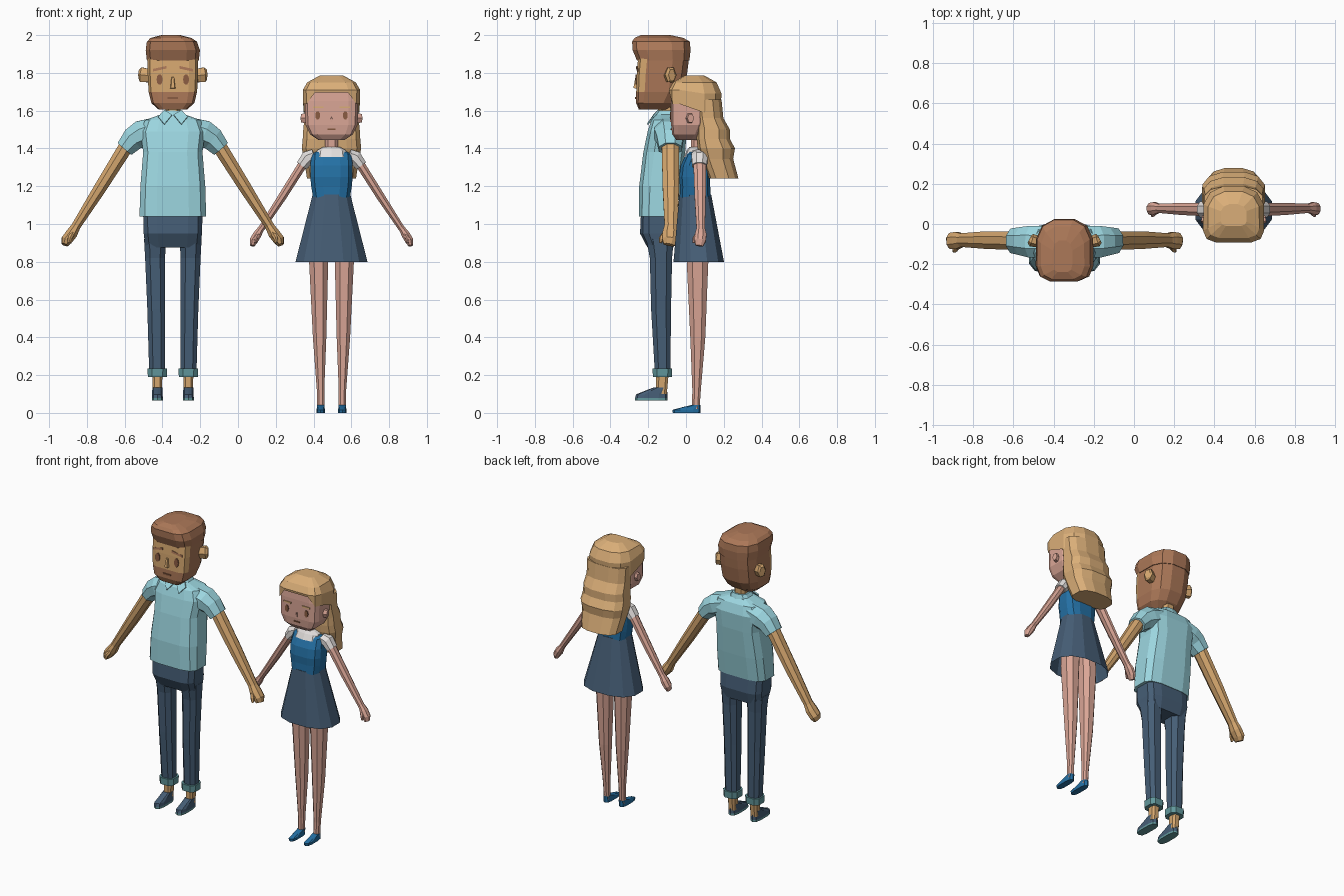
import bpy, bmesh, math
from mathutils import Vector
from mathutils.bvhtree import BVHTree


def mat(name, r, g, b):
    m = bpy.data.materials.new(name)
    lin = [((c / 255 + 0.055) / 1.055) ** 2.4 for c in (r, g, b)]
    m.diffuse_color = (*lin, 1)
    return m


TAN = mat("tan_skin", 212, 166, 110)
PINK = mat("pink_skin", 218, 166, 150)
BROWN = mat("brown_hair", 172, 120, 88)
BLOND = mat("blond_hair", 218, 174, 120)
SHIRT = mat("pale_blue", 156, 214, 224)
DENIM = mat("denim", 70, 94, 118)
TEAL = mat("teal", 98, 152, 156)
WHITE = mat("white", 228, 224, 222)
BLUE = mat("bright_blue", 36, 112, 164)
DARK = mat("dark_brown", 138, 92, 66)


def build(name, rings, mats, caps=(True, True), rule=None):
    """Skin a stack of point rings into one mesh."""
    bm = bmesh.new()
    vs = [[bm.verts.new(p) for p in r] for r in rings]
    n = len(vs[0])
    for a, b in zip(vs, vs[1:]):
        for i in range(n):
            j = (i + 1) % n
            bm.faces.new((a[i], a[j], b[j], b[i]))
    if caps[0]:
        bm.faces.new(vs[0][::-1])
    if caps[1]:
        bm.faces.new(vs[-1])
    bmesh.ops.recalc_face_normals(bm, faces=bm.faces)
    bm.normal_update()
    if rule:
        for f in bm.faces:
            f.material_index = rule(f.calc_center_median(), f.normal)
    me = bpy.data.meshes.new(name)
    bm.to_mesh(me)
    bm.free()
    for m in mats:
        me.materials.append(m)
    ob = bpy.data.objects.new(name, me)
    bpy.context.collection.objects.link(ob)
    return ob


def ring(cx, z, hw, yf, yb, n=12, ef=3, eb=3):
    """Level squared oval from front yf to back yb."""
    pts = []
    for k in range(n):
        a = 2 * math.pi * (k + 0.5) / n
        c, s = math.cos(a), math.sin(a)
        p = 2 / (ef if s < 0 else eb)
        pts.append(Vector((cx + hw * math.copysign(abs(c) ** p, c),
                           (yf + yb) / 2 + (yb - yf) / 2 * math.copysign(abs(s) ** p, s), z)))
    return pts


def stack(name, cx, rows, mats, n=12, ef=3, eb=3, **kw):
    """rows: (z, half width, front y, back y[, x shift])"""
    return build(name, [ring(cx + (r[4] if len(r) > 4 else 0), *r[:4], n, ef, eb) for r in rows], mats, **kw)


def limb(name, pts, m, n=8):
    """pts: (x, y, z, radius in the xz plane, radius along y)"""
    cs = [Vector(p[:3]) for p in pts]
    rings = []
    for i, p in enumerate(pts):
        d = (cs[min(i + 1, len(cs) - 1)] - cs[max(i - 1, 0)]).normalized()
        v = (Vector((0, 1, 0)) - d * d.y).normalized()
        u = d.cross(v)
        rings.append([cs[i] + u * p[3] * math.cos(t) + v * p[4] * math.sin(t)
                      for t in [2 * math.pi * (k + 0.5) / n for k in range(n)]])
    return build(name, rings, [m])


def decal(name, head, outline, m):
    """Thin patch laid on the front of a head."""
    tree = BVHTree.FromPolygons([v.co for v in head.data.vertices],
                                [p.vertices for p in head.data.polygons])
    pts = []
    for x, z in outline:
        hit = tree.ray_cast(Vector((x, -2, z)), Vector((0, 1, 0)))[0]
        pts.append(Vector((x, hit.y, z)))
    off = [p - Vector((0, 0.006, 0)) for p in pts]
    build(name, [pts, off], [m])


def oval(cx, cz, rx, rz, n=10):
    return [(cx + rx * math.cos(2 * math.pi * k / n), cz + rz * math.sin(2 * math.pi * k / n)) for k in range(n)]


def bar(cx, cz, hw, hz, tilt=0):
    return [(cx + a * hw, cz + a * tilt + b * hz) for a, b in ((-1, -1), (1, -1), (1, 1), (-1, 1))]


# ---------------- man ----------------
M = -0.345
head = stack("man_head", M, [(1.605, .075, -.25, -.1), (1.64, .115, -.265, -.05), (1.70, .13, -.265, -.01),
             (1.80, .135, -.262, .01), (1.88, .135, -.255, .02)], [BROWN, TAN], ef=6, eb=2.6,
             rule=lambda c, n: int(n.y < -0.35 and c.z > 1.70))
stack("man_hair", M, [(1.865, .14, -.262, .022), (1.92, .146, -.285, .028), (1.965, .135, -.288, .025, -.005),
      (1.985, .11, -.275, -.01, -.01), (2.0, .05, -.24, -.08, -.01)], [BROWN], ef=4, eb=2.6)
for s in (-1, 1):
    decal("man_eye", head, oval(M + s * .07, 1.765, .016, .029), DARK)
    decal("man_brow", head, bar(M + s * .07, 1.822, .036, .007, -s * .008), BROWN)
    limb("man_ear", [(M + s * .125, -.09, 1.785, .04, .028), (M + s * .165, -.08, 1.79, .045, .032),
                     (M + s * .175, -.075, 1.79, .032, .02)], TAN, 6)
decal("man_mouth", head, bar(M, 1.668, .028, .005), DARK)
build("man_nose", [[Vector((M + x, -.255, z)) for x, z in ((-.016, 1.715), (.016, 1.715), (.008, 1.78), (-.008, 1.78))],
      [Vector((M + x, y, z)) for x, y, z in ((-.01, -.279, 1.72), (.01, -.279, 1.72), (.005, -.268, 1.775), (-.005, -.268, 1.775))]], [TAN])
stack("man_neck", M, [(1.55, .042, -.15, -.06), (1.65, .042, -.15, -.06)], [TAN], n=8)

# shirt
stack("shirt_body", M, [(1.04, .18, -.25, -.05), (1.2, .175, -.25, -.025), (1.38, .16, -.228, -.002),
      (1.49, .175, -.205, .005), (1.55, .15, -.185, -.015), (1.58, .065, -.16, -.05)], [SHIRT], ef=3.6, eb=3.6)
stack("shirt_collar", M, [(1.56, .08, -.175, -.035), (1.6, .052, -.15, -.05)], [SHIRT], n=10)
for s in (-1, 1):
    flap = [Vector((M + s * x, y, z)) for x, y, z in ((.004, -.165, 1.575), (.045, -.2, 1.525), (.078, -.17, 1.565), (.045, -.14, 1.6))]
    build("collar_flap", [flap, [p + Vector((0, -.008, .004)) for p in flap]], [SHIRT])
    limb("sleeve", [(M + s * .09, -.09, 1.505, .065, .085), (M + s * .165, -.088, 1.475, .08, .085),
                    (M + s * .21, -.085, 1.45, .068, .075), (M + s * .255, -.083, 1.398, .052, .066)], SHIRT)
    limb("man_arm", [(M + s * .235, -.083, 1.43, .042, .05), (M + s * .385, -.08, 1.19, .036, .047),
                     (M + s * .515, -.08, .985, .026, .036)], TAN)
    limb("man_hand", [(M + s * .505, -.08, 1.0, .024, .034), (M + s * .535, -.082, .95, .033, .046),
                      (M + s * .562, -.085, .915, .032, .044), (M + s * .572, -.09, .89, .018, .032)], TAN)
    limb("man_thumb", [(M + s * .525, -.105, .96, .014, .014), (M + s * .545, -.13, .925, .013, .013),
                       (M + s * .55, -.135, .9, .008, .008)], TAN, 6)

# jeans, cuffs, ankles and shoes
stack("jeans_hips", M, [(.875, .148, -.205, -.065), (.95, .157, -.245, -.045), (1.06, .16, -.24, -.055)], [DENIM], ef=4, eb=4)
for s in (-1, 1):
    stack("jeans_leg", M, [(.22, .045, -.168, -.08, s * .083), (.55, .05, -.188, -.076, s * .088),
          (.82, .056, -.195, -.07, s * .094), (.92, .062, -.215, -.06, s * .094)], [DENIM], n=8, ef=2.6, eb=2.6)
    stack("jeans_cuff", M, [(.19, .053, -.178, -.072, s * .082), (.235, .055, -.18, -.07, s * .082)], [TEAL], n=8)
    stack("man_ankle", M, [(.1, .026, -.16, -.1, s * .082), (.21, .028, -.16, -.09, s * .082)], [TAN], n=8)
    stack("man_shoe", M, [(.065, .03, -.27, -.098, s * .082), (.078, .03, -.27, -.098, s * .082),
          (.098, .029, -.264, -.098, s * .082), (.118, .028, -.215, -.1, s * .082), (.135, .027, -.17, -.1, s * .082)],
          [DENIM, TEAL], n=10, rule=lambda c, n: int(c.z < .08))

# ---------------- woman ----------------
W = 0.495
head = stack("woman_head", W, [(1.445, .07, -.052, .06), (1.475, .115, -.074, .1), (1.525, .14, -.08, .13),
             (1.65, .143, -.08, .14), (1.72, .13, -.075, .12)], [PINK], ef=6, eb=3)
for s in (-1, 1):
    decal("woman_eye", head, oval(W + s * .073, 1.575, .013, .023), DARK)
    decal("woman_brow", head, bar(W + s * .07, 1.618, .028, .005), BLOND)
    limb("woman_ear", [(W + s * .135, .02, 1.56, .03, .022), (W + s * .16, .025, 1.56, .026, .018)], PINK, 6)
decal("woman_mouth", head, bar(W, 1.502, .022, .004), DARK)
limb("woman_nose", [(W, -.078, 1.54, .009, .01), (W, -.082, 1.565, .004, .006)], PINK, 4)

# hair cap, with the front edge lifted to open the face
cap = [ring(W, *r, 12, 5, 2.5) for r in ((1.59, .152, -.09, .185), (1.69, .154, -.093, .192),
                                         (1.75, .13, -.07, .165), (1.785, .065, -.01, .1))]
for p in cap[0]:
    if p.y < 0:
        p.z = 1.695 if abs(p.x - W) < .1 else 1.635
for r in cap[1:2]:
    for p in r:
        if p.y < 0:
            p.z += .02
build("woman_hair_cap", cap, [BLOND], caps=(False, True))
stack("woman_long_hair", W, [(1.66, .148, .04, .19), (1.56, .146, .05, .2), (1.5, .152, .055, .235), (1.45, .155, .055, .235),
      (1.4, .16, .06, .262), (1.345, .148, .08, .252), (1.24, .132, .12, .28)], [BLOND], ef=4, eb=2.5)
stack("woman_neck", W, [(1.36, .036, .025, .1), (1.47, .036, .025, .1)], [PINK], n=8)

# dress
stack("bodice", W, [(1.14, .1, -.035, .133), (1.2, .11, -.034, .13), (1.25, .115, -.038, .13), (1.31, .115, -.03, .13),
      (1.37, .108, .0, .125), (1.395, .06, .02, .11)], [BLUE])
stack("dress_collar", W, [(1.355, .088, -.014, .125), (1.39, .08, .005, .12), (1.408, .045, .018, .108)], [WHITE], n=10)
stack("skirt", W, [(.8, .196, -.07, .205), (1.155, .103, -.038, .136)], [DENIM], ef=2.4, eb=2.4, caps=(False, True))
for s in (-1, 1):
    limb("dress_sleeve", [(W + s * .09, .07, 1.365, .035, .045), (W + s * .125, .072, 1.35, .042, .046),
                          (W + s * .158, .072, 1.308, .033, .042)], WHITE)
    limb("woman_arm", [(W + s * .14, .072, 1.335, .026, .036), (W + s * .26, .075, 1.145, .024, .032),
                       (W + s * .375, .078, .97, .018, .024)], PINK)
    limb("woman_hand", [(W + s * .37, .078, .98, .017, .023), (W + s * .392, .078, .945, .024, .033),
                        (W + s * .412, .075, .912, .024, .032), (W + s * .42, .07, .885, .013, .022)], PINK)
    limb("woman_thumb", [(W + s * .385, .06, .95, .01, .01), (W + s * .4, .045, .925, .01, .01),
                         (W + s * .405, .04, .9, .006, .006)], PINK, 6)
    # legs and shoes
    stack("woman_leg", W, [(.02, .02, .03, .073, s * .057), (.12, .021, .032, .08, s * .058), (.4, .038, .02, .105, s * .063),
          (.8, .054, .0, .122, s * .068), (.95, .056, .0, .122, s * .06)], [PINK], n=8, ef=2.4, eb=2.4)
    stack("woman_shoe", W, [(0, .022, -.07, .077, s * .057), (.016, .023, -.072, .078, s * .057),
          (.03, .021, -.02, .077, s * .057), (.042, .021, .03, .076, s * .057)], [BLUE], n=10)
